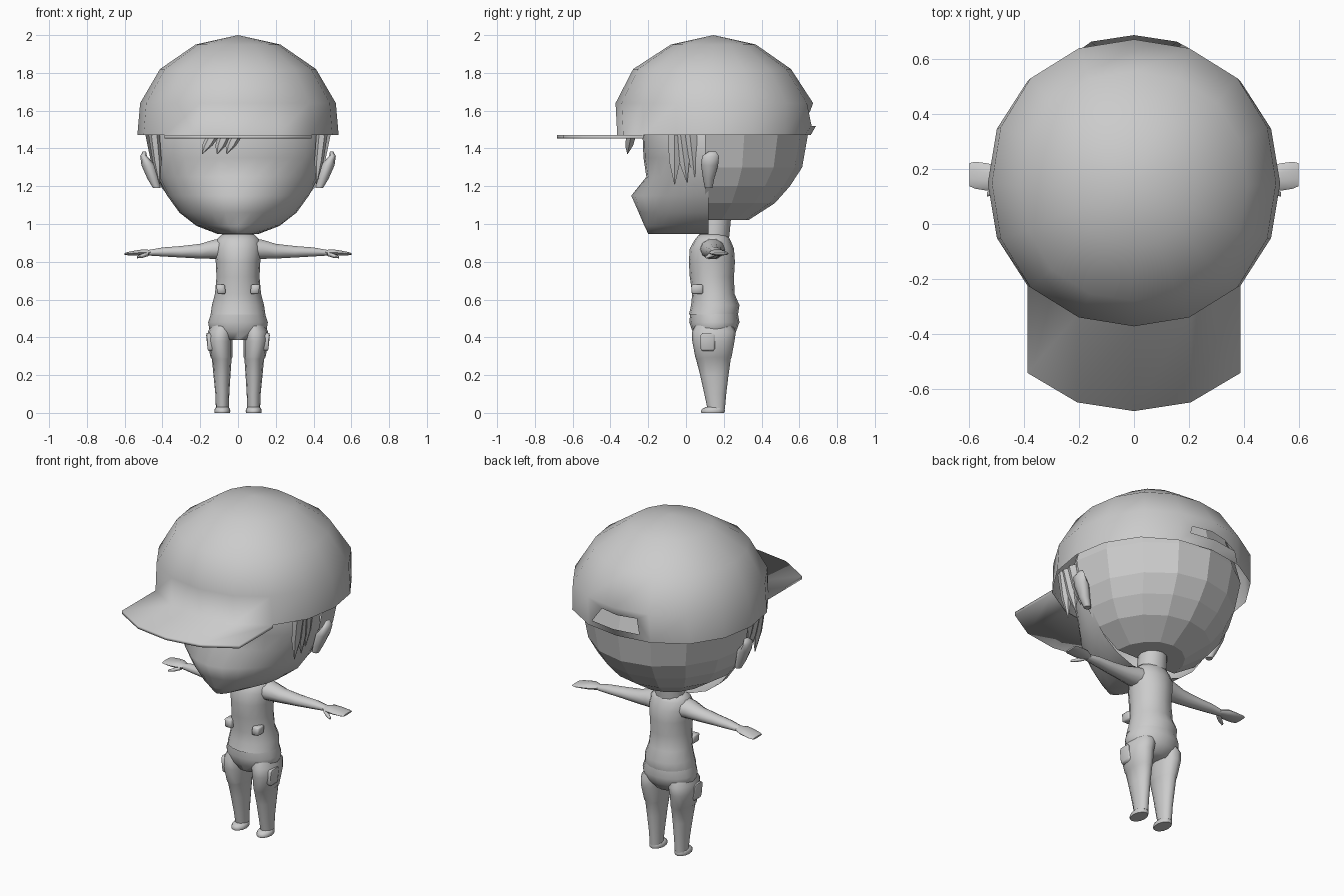
import bpy, bmesh, math
from mathutils import Vector

if "Cube" in bpy.data.objects:
    bpy.data.objects.remove(bpy.data.objects["Cube"])

grey = bpy.data.materials.new("plain grey")
grey.use_nodes = True
grey.diffuse_color = (0.6, 0.6, 0.6, 1)
grey.node_tree.nodes["Principled BSDF"].inputs["Base Color"].default_value = (0.6, 0.6, 0.6, 1)


def finish(name, bm, smooth=60, mirror=False):
    bmesh.ops.recalc_face_normals(bm, faces=bm.faces)
    mesh = bpy.data.meshes.new(name)
    bm.to_mesh(mesh)
    bm.free()
    mesh.materials.append(grey)
    ob = bpy.data.objects.new(name, mesh)
    bpy.context.collection.objects.link(ob)
    if mirror:
        ob.modifiers.new("Mirror", 'MIRROR')
    if smooth:
        bpy.ops.object.select_all(action='DESELECT')
        ob.select_set(True)
        bpy.context.view_layer.objects.active = ob
        bpy.ops.object.shade_smooth_by_angle(angle=math.radians(smooth))


def skin(bm, rows, closed=True):
    """Bridge rows of points with quads and return the vertex rows."""
    rows = [[bm.verts.new(p) for p in row] for row in rows]
    n = len(rows[0])
    for a, b in zip(rows, rows[1:]):
        for i in range(n if closed else n - 1):
            j = (i + 1) % n
            bm.faces.new((a[i], a[j], b[j], b[i]))
    return rows


def loft(name, axis, sections, n=12, smooth=60, mirror=False):
    """Sections: position on the axis, two centre coordinates, two radii."""
    bm = bmesh.new()
    rows = []
    for t, ca, cb, ra, rb in sections:
        row = []
        for i in range(n):
            w = 2 * math.pi * i / n
            a, b = ca + ra * math.cos(w), cb + rb * math.sin(w)
            row.append((a, b, t) if axis == 'z' else (t, a, b))
        rows.append(row)
    rows = skin(bm, rows)
    bm.faces.new(rows[0])
    bm.faces.new(rows[-1])
    finish(name, bm, smooth, mirror)


def block(name, centre, size, tilt=0):
    """Mirrored pair of chamfered blocks leaning sideways."""
    bm = bmesh.new()
    bmesh.ops.create_cube(bm, size=1)
    bmesh.ops.bevel(bm, geom=bm.edges[:], offset=0.12, segments=1, affect='EDGES')
    for v in bm.verts:
        x, y, z = (v.co[i] * size[i] for i in range(3))
        v.co = Vector((x + z * tilt, y, z)) + Vector(centre)
    finish(name, bm, 60, True)


# Cap: sixteen-sided dome, slightly squared
bm = bmesh.new()
rows = []
for z, rx, ry, cy in ((1.47, .533, .512, .148), (1.64, .518, .523, .15),
                      (1.82, .413, .418, .138), (1.95, .225, .225, .145)):
    row = []
    for i in range(16):
        w = i * math.pi / 8
        k = 1 + .03 * math.sin(2 * w) ** 2
        row.append((rx * k * math.cos(w), cy + ry * k * math.sin(w), z))
    rows.append(row)
rows = skin(bm, rows)
crown = bm.verts.new((0, .145, 2))
for i in range(16):
    bm.faces.new((rows[-1][i], rows[-1][(i + 1) % 16], crown))

# Cap opening at the back, with the strap bowed out below it
bmesh.ops.recalc_face_normals(bm, faces=bm.faces)
back = [f for f in bm.faces if f.calc_center_median().z < 1.6
        and f.calc_center_median().y > .6]
bmesh.ops.inset_region(bm, faces=back, thickness=.05, use_boundary=True, use_even_offset=True)
for v in {v for f in back for v in f.verts}:
    if v.co.z < 1.55:
        v.co.y += .025
    else:
        v.co.x *= .75
        v.co.y -= .015
bmesh.ops.delete(bm, geom=back, context='FACES')

# Visor: front rim pulled forward, then thickened downwards
rim = [e for e in bm.edges if all(v.co.z < 1.471 and v.co.y < -.2 for v in e.verts)]
out = bmesh.ops.extrude_edge_only(bm, edges=rim)['geom']
bmesh.ops.translate(bm, vec=(0, -.318, 0), verts=[g for g in out if isinstance(g, bmesh.types.BMVert)])
brim = [g for g in out if isinstance(g, bmesh.types.BMFace)]
out = bmesh.ops.extrude_face_region(bm, geom=brim, use_keep_orig=True)['geom']
bmesh.ops.translate(bm, vec=(0, 0, -.018), verts=[g for g in out if isinstance(g, bmesh.types.BMVert)])
hidden = [f for e in rim for f in e.link_faces
          if all(abs(v.co.z - 1.461) < .012 and v.co.y > -.4 for v in f.verts)]
bmesh.ops.delete(bm, geom=hidden, context='FACES_ONLY')
finish("cap", bm, 100)


# Head: half rings of width, depth and muzzle bulge about a dividing plane
def half_head(name, sections, middle, side, n, smooth):
    bm = bmesh.new()
    rows = []
    for z, w, y, bulge in sections:
        row = []
        for i in range(n + 1):
            t = math.pi * i / n
            s = math.sin(t)
            row.append((w * math.cos(t), middle + (y - middle) * s + side * bulge * s ** 6, z))
        rows.append(row)
    rows = skin(bm, rows, closed=False)
    bm.faces.new(rows[0])
    bm.faces.new(rows[-1])
    finish(name, bm, smooth)


half_head("face", ((1.62, .42, -.2, 0), (1.47, .465, -.23, 0), (1.35, .455, -.225, 0),
                   (1.25, .425, -.205, .005), (1.15, .375, -.225, .065),
                   (1.06, .31, -.215, .035), (.99, .22, -.2, .02), (.948, .11, -.18, .02)),
          .12, -1, 14, 70)
half_head("back_hair", ((1.8, .3, .45, 0), (1.64, .45, .6, 0), (1.47, .49, .645, 0), (1.3, .455, .615, 0),
                        (1.2, .41, .55, 0), (1.11, .34, .47, 0), (1.02, .2, .33, 0)),
          .1, 1, 8, 0)

# Ears
loft("ears", 'z', ((1.19, .43, .12, .02, .02), (1.24, .45, .12, .03, .03),
                   (1.31, .475, .125, .036, .045), (1.36, .5, .13, .018, .045),
                   (1.385, .495, .14, .008, .018)), 8, 60, True)


# Hair locks
def lock(name, root, tip, width, mirror=False):
    (x0, y0, z0), (x1, y1, z1) = root, tip
    a, b = width
    sec = []
    for t, k in ((0, 1), (.55, .8), (1, .05)):
        sec.append((z0 + (z1 - z0) * t, x0 + (x1 - x0) * t, y0 + (y1 - y0) * t, a * k, b * k))
    loft(name, 'z', sec, 6, 40, mirror)


for i, (x, tip) in enumerate(((-.13, -.19), (-.07, -.11), (-.01, -.06))):
    lock(f"fringe_lock_{i + 1}", (x, -.29, 1.47), (tip, -.31, 1.37), (.035, .03))
for i, (y, tip, z) in enumerate(((-.06, -.06, 1.21), (-.03, .005, 1.22), (.02, .045, 1.25))):
    lock(f"side_lock_{i + 1}", (.445, y, 1.48), (.415, tip, z), (.03, .042), True)

# Neck, jacket and hips
loft("neck", 'z', ((.88, 0, .14, .085, .08), (.94, 0, .15, .085, .08), (1.05, 0, .16, .08, .08)))
loft("jacket", 'z', ((.52, 0, .145, .145, .13), (.57, 0, .155, .138, .128), (.63, 0, .145, .122, .112),
                     (.72, 0, .137, .114, .117), (.8, 0, .137, .118, .122), (.87, 0, .137, .125, .117),
                     (.915, 0, .14, .115, .095), (.945, 0, .145, .085, .075)), 16)
loft("hips", 'z', ((.385, 0, .145, .08, .085), (.43, 0, .15, .15, .115), (.48, 0, .15, .158, .133),
                   (.55, 0, .148, .135, .122)), 16)
block("jacket_pockets", (.09, .06, .655), (.045, .06, .05), .1)

# Legs, cargo pockets and feet
loft("legs", 'z', ((.02, .083, .16, .034, .046), (.1, .083, .155, .037, .058),
                   (.2, .085, .15, .045, .075), (.285, .086, .145, .052, .092),
                   (.295, .088, .145, .058, .096), (.38, .095, .145, .066, .112),
                   (.43, .09, .148, .069, .116), (.5, .07, .148, .055, .08)), 12, 60, True)
block("leg_pockets", (.148, .115, .375), (.034, .075, .095), .1)
loft("feet", 'z', ((0, .083, .142, .04, .06), (.01, .083, .142, .043, .064),
                   (.024, .083, .146, .039, .058), (.032, .083, .155, .03, .045)), 12, 60, True)

# Arms, hands and thumbs
loft("arms", 'x', ((.06, .14, .868, .07, .06), (.13, .14, .866, .062, .053), (.2, .145, .856, .048, .041),
                   (.3, .15, .853, .04, .032), (.4, .158, .852, .033, .025), (.47, .162, .848, .024, .016)),
     10, 60, True)
loft("hands", 'x', ((.455, .162, .848, .022, .014), (.5, .168, .85, .045, .017), (.54, .172, .847, .05, .014),
                    (.58, .178, .843, .049, .01), (.6, .18, .842, .042, .005)), 10, 60, True)
loft("thumbs", 'x', ((.475, .145, .842, .018, .012), (.505, .125, .832, .016, .011),
                     (.535, .108, .824, .008, .006)), 8, 60, True)
